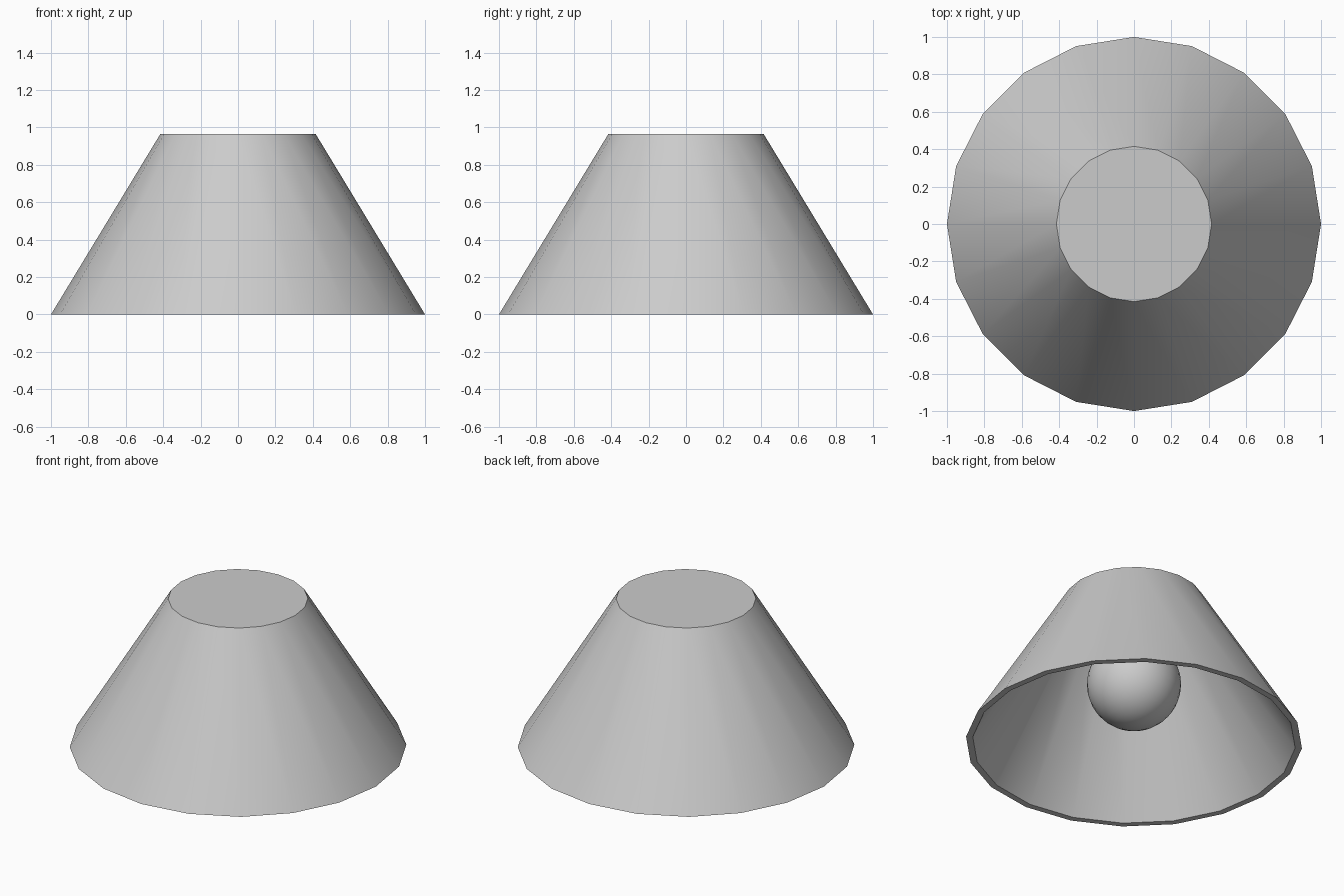
import bpy, bmesh, math

if "Cube" in bpy.data.objects:
    bpy.data.objects.remove(bpy.data.objects["Cube"])

SIDES = 20


def lathe(name, profile):
    """Spin (radius, z) points around z and cap both ends."""
    bm = bmesh.new()
    rings = []
    for r, z in profile:
        rings.append([bm.verts.new((r * math.cos(math.tau * i / SIDES),
                                    r * math.sin(math.tau * i / SIDES), z))
                      for i in range(SIDES)])
    for a, b in zip(rings, rings[1:]):
        for i in range(SIDES):
            j = (i + 1) % SIDES
            bm.faces.new((a[i], a[j], b[j], b[i]))
    bm.faces.new(rings[0])
    bm.faces.new(rings[-1])
    bmesh.ops.recalc_face_normals(bm, faces=bm.faces)
    mesh = bpy.data.meshes.new(name)
    bm.to_mesh(mesh)
    bm.free()
    obj = bpy.data.objects.new(name, mesh)
    bpy.context.collection.objects.link(obj)
    smooth(obj)
    return obj


def smooth(obj):
    bpy.ops.object.select_all(action='DESELECT')
    obj.select_set(True)
    bpy.context.view_layer.objects.active = obj
    bpy.ops.object.shade_smooth_by_angle(angle=math.radians(35))


# Hollow shade: closed flat top, open bottom with a flat rim
lathe("lamp_shade", [(0.415, 0.965), (1.0, 0.0), (0.96, 0.0), (0.395, 0.93)])

# Socket stem between the shade top and the bulb
lathe("bulb_socket", [(0.08, 0.93), (0.08, 0.65)])

# Round bulb hanging inside the shade
bpy.ops.mesh.primitive_uv_sphere_add(segments=32, ring_count=16, radius=0.28,
                                     location=(0, 0, 0.4))
bulb = bpy.context.object
bulb.name = "bulb"
smooth(bulb)
